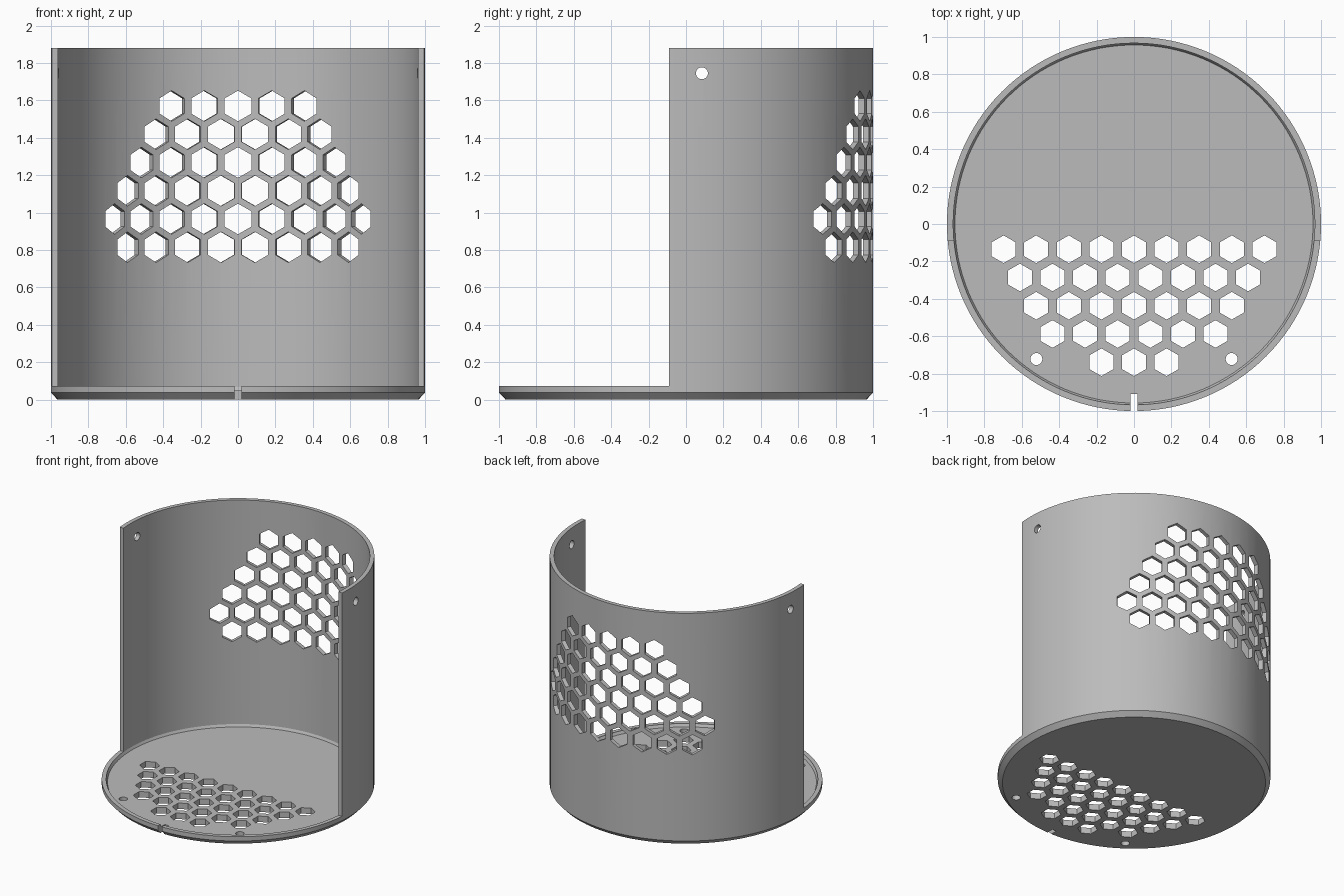
import bpy, bmesh, math
from mathutils import Matrix, Vector

if "Cube" in bpy.data.objects:
    bpy.data.objects.remove(bpy.data.objects["Cube"])

SEG = 128
WALL_Y, RIM_Z, TOP_Z = -0.09, 0.072, 1.88

grey = bpy.data.materials.new("grey plastic")
grey.diffuse_color = (0.5, 0.5, 0.5, 1)
grey.use_nodes = True
grey.node_tree.nodes["Principled BSDF"].inputs["Base Color"].default_value = grey.diffuse_color


def make_object(name, bm):
    bmesh.ops.recalc_face_normals(bm, faces=bm.faces)
    mesh = bpy.data.meshes.new(name)
    bm.to_mesh(mesh)
    bm.free()
    mesh.materials.append(grey)
    obj = bpy.data.objects.new(name, mesh)
    bpy.context.collection.objects.link(obj)
    return obj


def prism(bm, sides, radius, depth, matrix):
    bmesh.ops.create_cone(bm, cap_ends=True, segments=sides, radius1=radius,
                          radius2=radius, depth=depth, matrix=matrix)


def box(bm, lo, hi):
    lo, hi = Vector(lo), Vector(hi)
    bmesh.ops.create_cube(bm, size=1, matrix=Matrix.Translation((lo + hi) / 2)
                          @ Matrix.Diagonal((*(hi - lo), 1)))


def cut(obj, name, bm):
    cutter = make_object(name, bm)
    cutter.hide_render = True
    mod = obj.modifiers.new(name, 'BOOLEAN')
    mod.operation, mod.solver, mod.object = 'DIFFERENCE', 'EXACT', cutter
    bpy.context.view_layer.objects.active = obj
    bpy.ops.object.modifier_apply(modifier=name)
    bpy.data.objects.remove(cutter)


# Cup: chamfered foot, straight wall, small inner chamfer at the floor
profile = [(0.965, 0), (1, 0.037), (1, TOP_Z), (0.967, TOP_Z),
           (0.967, RIM_Z - 0.005), (0.957, 0.048)]
bm = bmesh.new()
rings = []
for r, z in profile:
    rings.append([bm.verts.new((r * math.cos(2 * math.pi * i / SEG),
                                r * math.sin(2 * math.pi * i / SEG), z))
                  for i in range(SEG)])
for a, b in zip(rings, rings[1:]):
    for i in range(SEG):
        j = (i + 1) % SEG
        bm.faces.new((a[i], a[j], b[j], b[i]))
bm.faces.new(rings[0])
bm.faces.new(rings[-1])
holder = make_object("open_cup", bm)

# Open front: remove the wall above the rim
bm = bmesh.new()
box(bm, (-1.2, -1.2, RIM_Z), (1.2, WALL_Y, 2.2))
cut(holder, "front_opening", bm)

# Hexagonal holes drilled radially through the back wall
bm = bmesh.new()
for row, count in enumerate((5, 6, 7, 8, 9, 8)):
    z = 1.57 - 0.151 * row
    for k in range(count):
        turn = math.radians(10.75) * (k - (count - 1) / 2)
        prism(bm, 6, 0.082, 0.3,
              Matrix.Rotation(turn, 4, 'Z') @ Matrix.Translation((0, 0.98, z))
              @ Matrix.Rotation(math.pi / 2, 4, 'X'))
# Round mounting holes near the wall ends
for side in (-1, 1):
    prism(bm, 24, 0.032, 0.3, Matrix.Translation((side * 0.98, 0.085, 1.745))
          @ Matrix.Rotation(math.pi / 2, 4, 'Y'))
cut(holder, "wall_holes", bm)

# Hexagonal and round holes in the floor, plus the front notch
bm = bmesh.new()
for row, count in enumerate((9, 8, 7, 6, 3)):
    for k in range(count):
        prism(bm, 6, 0.074, 0.3, Matrix.Translation(
            (0.1743 * (k - (count - 1) / 2), -0.135 - 0.151 * row, 0)))
for side in (-1, 1):
    prism(bm, 24, 0.032, 0.3, Matrix.Translation((side * 0.522, -0.722, 0)))
box(bm, (-0.018, -1.1, -0.2), (0.018, -0.91, 0.2))
cut(holder, "floor_holes", bm)

bpy.ops.object.select_all(action='DESELECT')
holder.select_set(True)
bpy.context.view_layer.objects.active = holder
bpy.ops.object.shade_smooth_by_angle(angle=math.radians(20))
